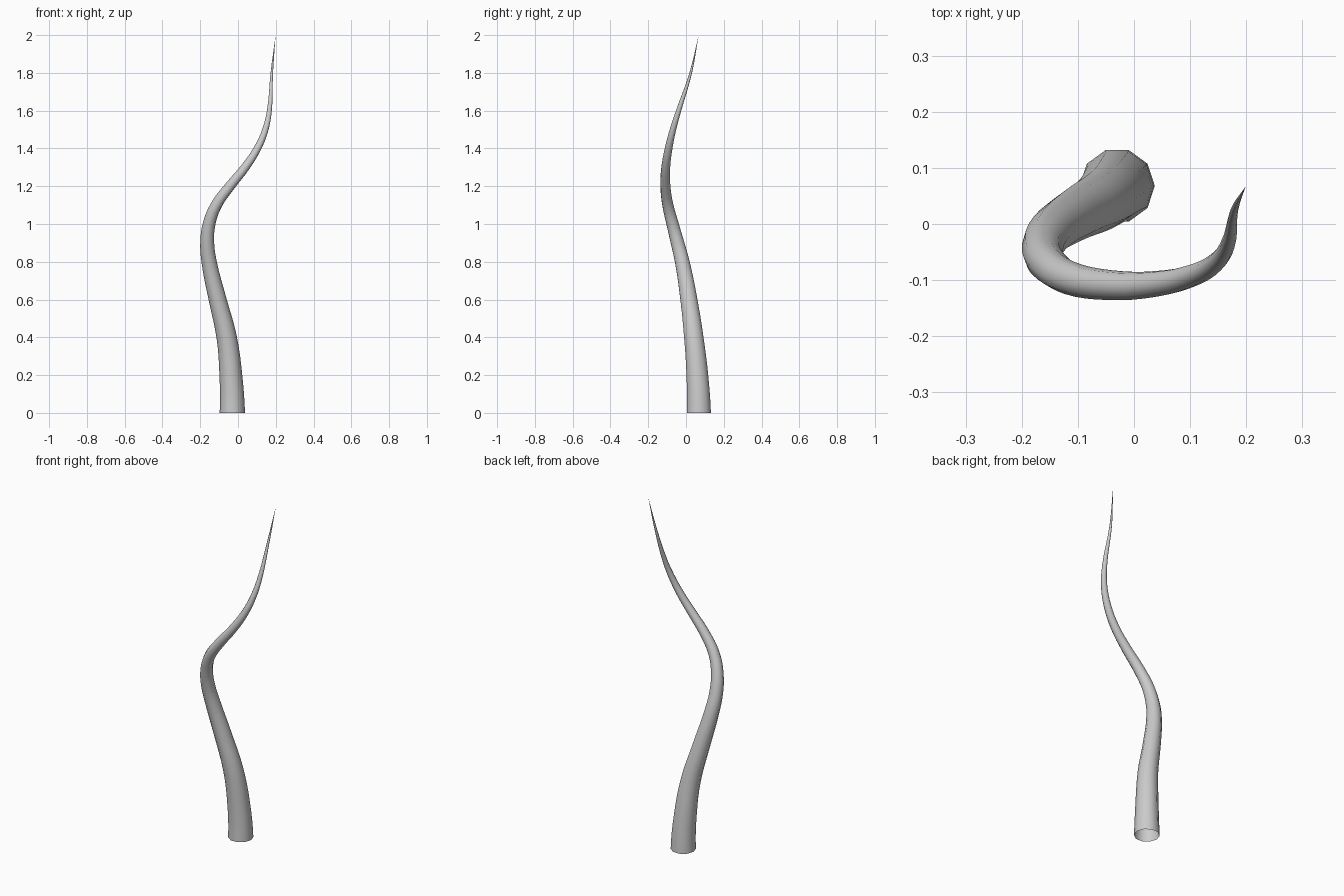
import bpy
from mathutils import Vector

if "Cube" in bpy.data.objects:
    bpy.data.objects.remove(bpy.data.objects["Cube"])

# Centre line of the tapering tendril, base to tip
path = [(-0.03, 0.068, 0.0), (-0.038, 0.06, 0.2), (-0.06, 0.041, 0.4),
        (-0.108, 0.015, 0.6), (-0.153, -0.02, 0.8), (-0.163, -0.045, 0.9),
        (-0.153, -0.071, 1.0), (-0.115, -0.096, 1.1), (-0.043, -0.109, 1.2),
        (0.038, -0.107, 1.3), (0.103, -0.092, 1.4), (0.145, -0.069, 1.5),
        (0.166, -0.039, 1.6), (0.179, 0.025, 1.8), (0.199, 0.067, 2.0)]

# Round ten-sided bevel, open at the base
curve = bpy.data.curves.new("tendril", "CURVE")
curve.dimensions = "3D"
curve.resolution_u = 4
curve.bevel_depth = 0.067
curve.bevel_resolution = 3
curve.use_fill_caps = False
spline = curve.splines.new("BEZIER")
spline.bezier_points.add(len(path) - 1)
for point, co in zip(spline.bezier_points, path):
    point.co = co
    point.handle_left_type = point.handle_right_type = "AUTO"
    point.radius = 1 - co[2] / 2

# Level cut at the base
base = spline.bezier_points[0]
base.handle_left_type = base.handle_right_type = "FREE"
base.handle_left = base.co - Vector((0, 0, 0.07))
base.handle_right = base.co + Vector((0, 0, 0.07))

tendril = bpy.data.objects.new("tendril", curve)
bpy.context.collection.objects.link(tendril)
bpy.context.view_layer.objects.active = tendril
tendril.select_set(True)
bpy.ops.object.convert(target="MESH")
tendril = bpy.context.object
for v in tendril.data.vertices:
    if abs(v.co.z) < 0.006:
        v.co.z = 0
bpy.ops.object.shade_smooth()
